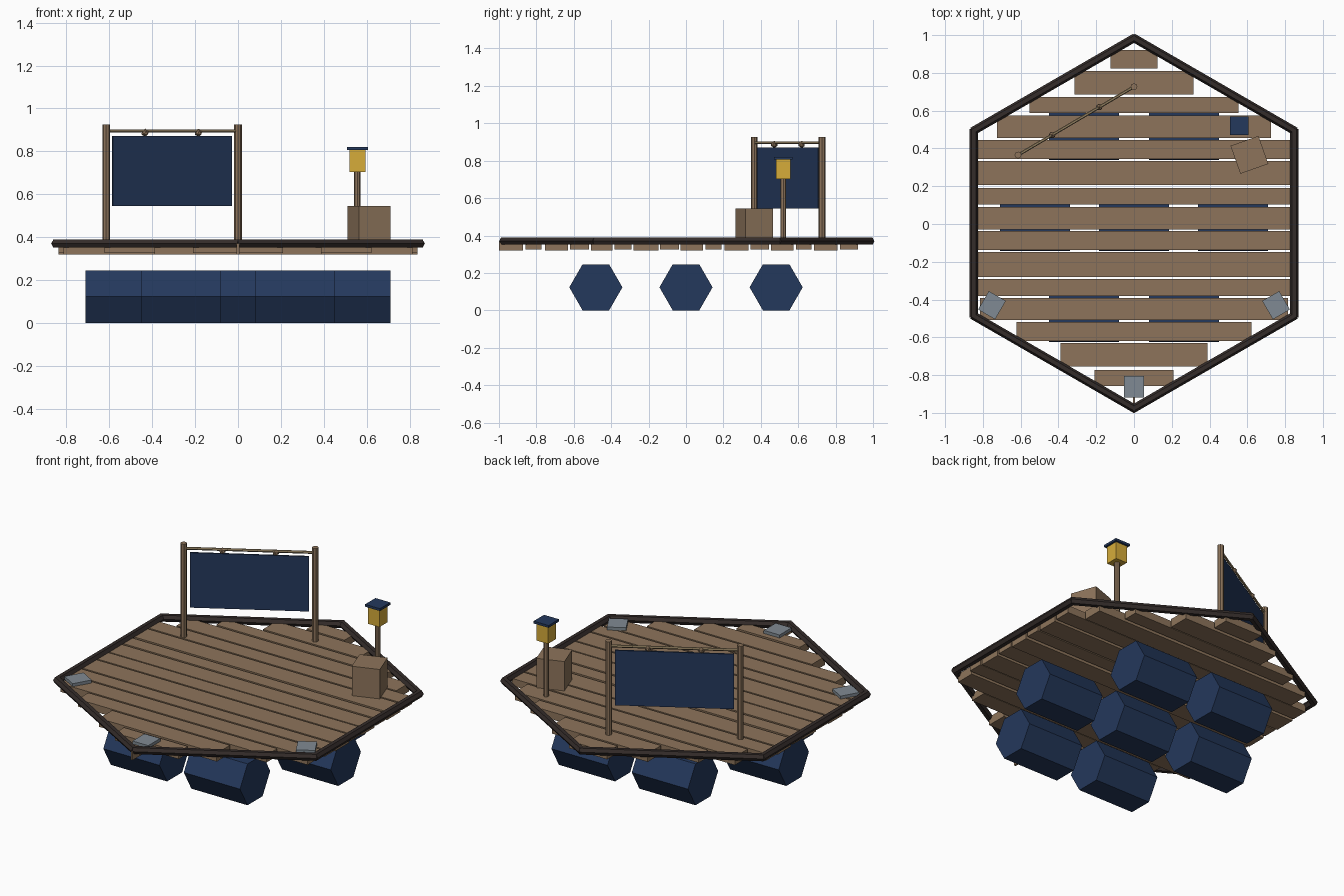
import bpy, bmesh, math
from mathutils import Vector, Matrix

if "Cube" in bpy.data.objects:
    bpy.data.objects.remove(bpy.data.objects["Cube"])


def srgb(r, g, b):
    f = lambda c: c / 12.92 if c <= 0.04045 else ((c + 0.055) / 1.055) ** 2.4
    return (f(r / 255), f(g / 255), f(b / 255), 1)


def material(name, rgb):
    m = bpy.data.materials.new(name)
    m.diffuse_color = srgb(*rgb)
    m.use_nodes = True
    m.node_tree.nodes["Principled BSDF"].inputs["Base Color"].default_value = m.diffuse_color
    return m


WOOD = material("wood brown", (141, 116, 91))
DARK = material("rim dark brown", (52, 44, 42))
NAVY = material("navy blue", (36, 56, 92))
STEEL = material("plate grey", (128, 138, 147))
GOLD = material("lantern yellow", (214, 172, 58))
ROPE = material("rope tan", (158, 138, 104))


def finish(name, bm, mat):
    bmesh.ops.recalc_face_normals(bm, faces=bm.faces[:])
    me = bpy.data.meshes.new(name)
    bm.to_mesh(me)
    bm.free()
    me.materials.append(mat)
    ob = bpy.data.objects.new(name, me)
    bpy.context.collection.objects.link(ob)
    return ob


def box(name, centre, size, mat, rot=0.0):
    bm = bmesh.new()
    m = Matrix.Translation(centre) @ Matrix.Rotation(rot, 4, 'Z') @ Matrix.Diagonal((*size, 1))
    bmesh.ops.create_cube(bm, size=1, matrix=m)
    return finish(name, bm, mat)


def rod(name, a, b, r, mat, sides=6):
    """Prism from a to b; its first corner points sideways (horizontal)."""
    a, b = Vector(a), Vector(b)
    d = (b - a).normalized()
    side = Vector((1, 0, 0)) if abs(d.z) > 0.9 else d.cross(Vector((0, 0, 1))).normalized()
    up = side.cross(d)
    bm = bmesh.new()
    rings = []
    for p in (a, b):
        rings.append([bm.verts.new(p + r * (side * math.cos(t) + up * math.sin(t)))
                      for t in (2 * math.pi * i / sides for i in range(sides))])
        bm.faces.new(rings[-1])
    for i in range(sides):
        j = (i + 1) % sides
        bm.faces.new((rings[0][i], rings[0][j], rings[1][j], rings[1][i]))
    return finish(name, bm, mat)


CY, R, DECK = 0.004, 0.98, 0.37

# deck planks, trimmed to the hexagon (front/back edge of each)
planks = [(.823, .92), (.685, .81), (.587, .672), (.455, .574), (.344, .444), (.206, .333),
          (.103, .19), (-.029, .09), (-.138, -.037), (-.28, -.148), (-.381, -.291),
          (-.508, -.392), (-.619, -.519), (-.754, -.63), (-.857, -.772), (-1.0, -.872)]
for i, (y0, y1) in enumerate(planks):
    outer = max(abs(y0 - 0.007), abs(y1 - 0.007))
    hw = min(0.836, max(0.006, (0.985 - outer) * math.sqrt(3)))
    bottom = 0.32 if y1 - y0 > 0.11 else 0.326
    box(f"deck_plank_{i + 1}", (0, (y0 + y1) / 2, (bottom + DECK) / 2),
        (2 * hw, y1 - y0, DECK - bottom), WOOD)

# hexagonal rim
corner = [Vector((R * math.cos(math.radians(30 + 60 * i)),
                  CY + R * math.sin(math.radians(30 + 60 * i)), 0.37)) for i in range(6)]
for i in range(6):
    a, b = corner[i], corner[(i + 1) % 6]
    e = (b - a).normalized() * 0.008
    rod(f"rim_{i + 1}", a - e, b + e, 0.022, DARK)

# floating barrels in a 2-3-2 pattern
n = 0
for y, xs in ((-0.482, (-.265, .265)), (0, (-.525, 0, .525)), (0.482, (-.265, .265))):
    for x in xs:
        n += 1
        rod(f"float_barrel_{n}", (x - .185, y, .123), (x + .185, y, .123), 0.142, NAVY)

# banner frame
p, q = Vector((-0.614, 0.365, 0)), Vector((0, 0.727, 0))
up = Vector((0, 0, 1))
for name, c in (("left", p), ("right", q)):
    rod(f"banner_post_{name}", c + up * 0.35, c + up * 0.926, 0.018, WOOD, 8)
rod("banner_crossbar", p + up * 0.895, q + up * 0.895, 0.008, ROPE)
mid = (p + q) / 2
angle = math.atan2(q.y - p.y, q.x - p.x)
box("banner_cloth", (mid.x, mid.y, 0.708), (0.644, 0.009, 0.327), NAVY, angle)
for i, t in enumerate((0.295, 0.7)):
    bm = bmesh.new()
    bmesh.ops.create_icosphere(bm, subdivisions=1, radius=0.019,
                               matrix=Matrix.Translation(p.lerp(q, t) + up * 0.887))
    finish(f"banner_knot_{i + 1}", bm, WOOD)

# lantern on a post
lx, ly = 0.556, 0.52
rod("lantern_post", (lx, ly, 0.35), (lx, ly, 0.71), 0.0155, WOOD, 8)
box("lantern_light", (lx, ly, 0.755), (0.075, 0.075, 0.104), GOLD)
box("lantern_cap", (lx, ly, 0.813), (0.098, 0.098, 0.014), NAVY)

# crate
box("crate", (0.611, 0.366, 0.4575), (0.157, 0.157, 0.175), WOOD, math.radians(19.5))

# metal corner plates
for i, (x, y, rot) in enumerate(((-0.752, -0.43, -30), (0, -0.862, 0), (0.752, -0.43, 30))):
    box(f"corner_plate_{i + 1}", (x, y, 0.379), (0.104, 0.113, 0.018), STEEL, math.radians(rot))
